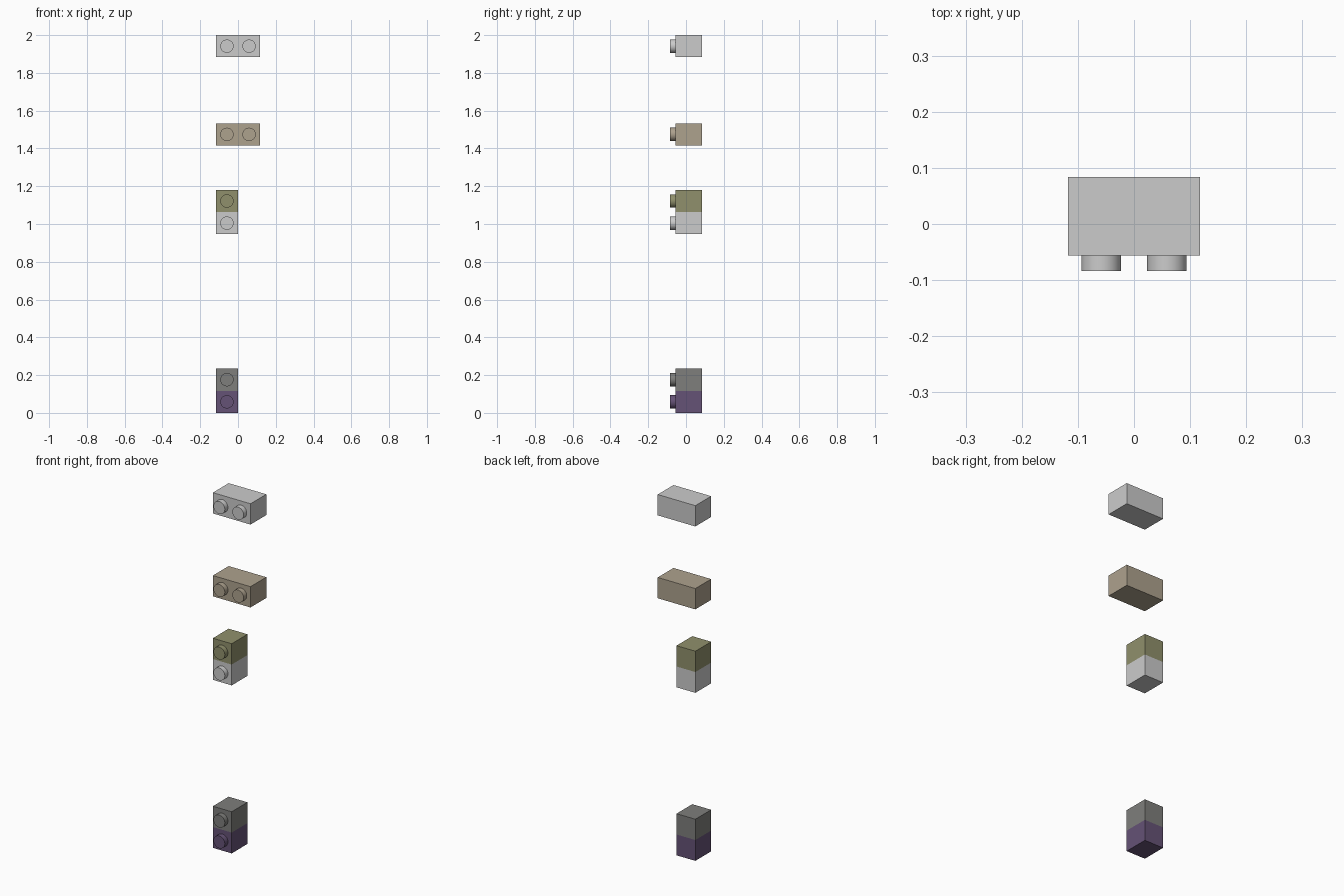
import bpy, bmesh, math
from mathutils import Matrix

if "Cube" in bpy.data.objects:
    bpy.data.objects.remove(bpy.data.objects["Cube"])

P = 0.1172                             # stud pitch
BACK, FACE, TIP = 0.084, -0.056, -0.084
STUD_R = 0.3 * P


def material(name, rgb):
    m = bpy.data.materials.new(name)
    m.diffuse_color = (*rgb, 1)
    m.use_nodes = True
    m.node_tree.nodes["Principled BSDF"].inputs["Base Color"].default_value = m.diffuse_color
    return m


def brick(name, studs, z, mat=None):
    """Block starting at x = -P, lying on its back so the studs face -y."""
    bm = bmesh.new()
    # body
    bmesh.ops.create_cube(bm, size=1, matrix=Matrix.Translation(
        (-P + studs * P / 2, (BACK + FACE) / 2, P / 2)) @ Matrix.Diagonal((studs * P, BACK - FACE, P, 1)))
    # studs, sunk slightly into the face
    root = FACE + 0.004
    for i in range(studs):
        bmesh.ops.create_cone(
            bm, cap_ends=True, segments=48, radius1=STUD_R, radius2=STUD_R, depth=root - TIP,
            matrix=Matrix.Translation((-P / 2 + i * P, (root + TIP) / 2, P / 2))
            @ Matrix.Rotation(math.pi / 2, 4, 'X'))
    me = bpy.data.meshes.new(name)
    bm.to_mesh(me)
    bm.free()
    ob = bpy.data.objects.new(name, me)
    ob.location.z = z
    bpy.context.collection.objects.link(ob)
    if mat:
        me.materials.append(mat)
    bpy.ops.object.select_all(action='DESELECT')
    ob.select_set(True)
    bpy.context.view_layer.objects.active = ob
    bpy.ops.object.shade_smooth_by_angle(angle=math.radians(30))


tan = material("tan", (0.42, 0.36, 0.27))
olive = material("olive", (0.28, 0.28, 0.15))
purple = material("purple", (0.13, 0.085, 0.18))
dark_grey = material("dark_grey", (0.21, 0.21, 0.20))

# bottom pair, middle pair, then two double blocks
brick("bottom_block", 1, 0, purple)
brick("bottom_upper_block", 1, P, dark_grey)
brick("middle_lower_block", 1, 0.946, None)
brick("middle_upper_block", 1, 0.946 + P, olive)
brick("tan_double_block", 2, 1.416, tan)
brick("top_double_block", 2, 2 - P, None)
